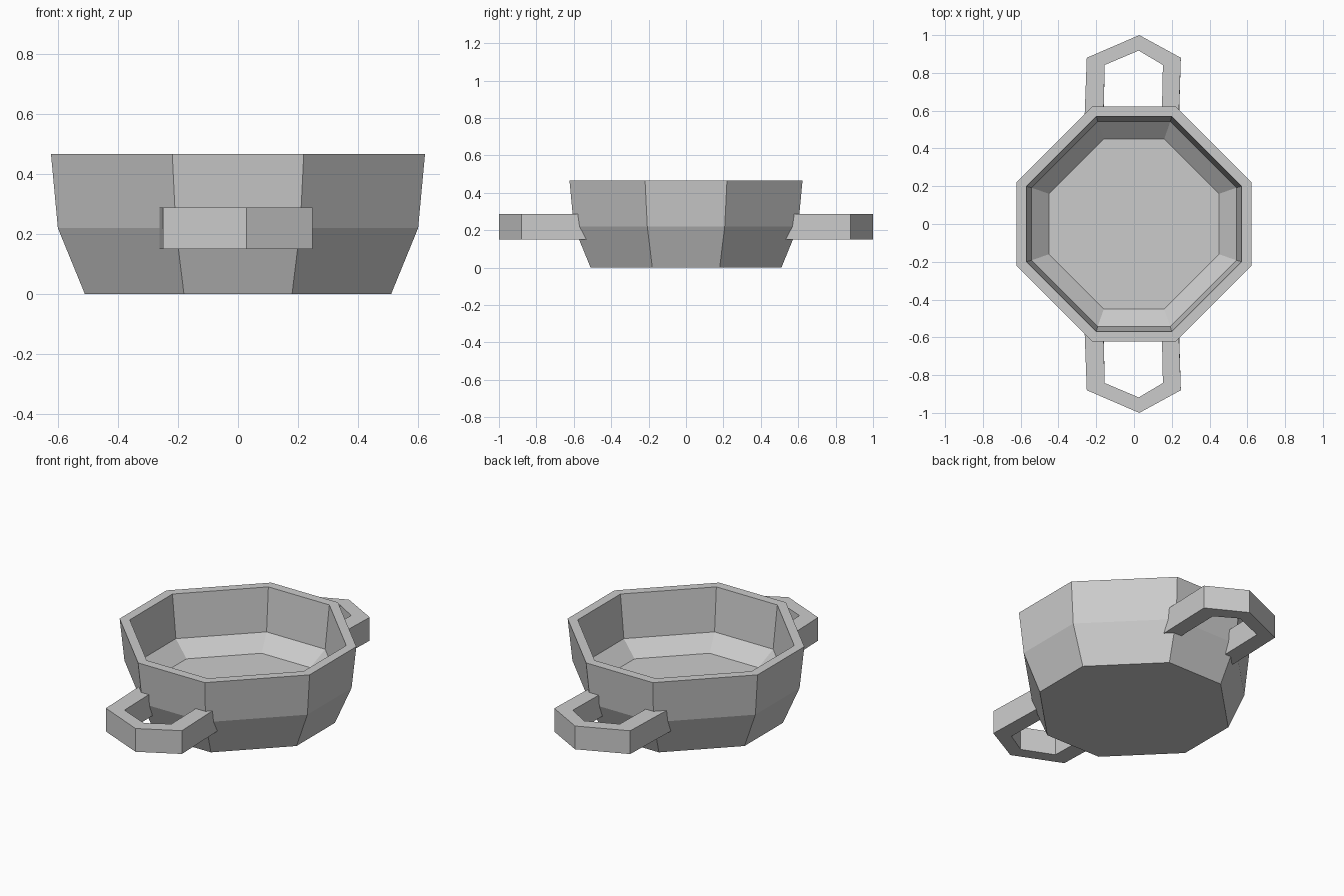
import bpy, bmesh

if "Cube" in bpy.data.objects:
    bpy.data.objects.remove(bpy.data.objects["Cube"])


def new_object(name, bm):
    bmesh.ops.recalc_face_normals(bm, faces=bm.faces)
    mesh = bpy.data.meshes.new(name)
    bm.to_mesh(mesh)
    bm.free()
    ob = bpy.data.objects.new(name, mesh)
    bpy.context.collection.objects.link(ob)
    return ob


def octagon(bm, a, b, z):
    pts = [(a, -b), (a, b), (b, a), (-b, a), (-a, b), (-a, -b), (-b, -a), (b, -a)]
    return [bm.verts.new((x, y, z)) for x, y in pts]


def bridge(bm, lower, upper):
    n = len(lower)
    for i in range(n):
        j = (i + 1) % n
        bm.faces.new((lower[i], lower[j], upper[j], upper[i]))


# Bowl: outer wall, rim, inner wall and floor as octagonal rings (half width, half side, z)
profile = [(0.51, 0.18, 0), (0.60, 0.207, 0.22), (0.623, 0.219, 0.467),
           (0.57, 0.20, 0.467), (0.542, 0.192, 0.213), (0.45, 0.16, 0.13)]
bm = bmesh.new()
rings = [octagon(bm, *p) for p in profile]
for lower, upper in zip(rings, rings[1:]):
    bridge(bm, lower, upper)
bm.faces.new(rings[0])
bm.faces.new(rings[-1])
new_object("bowl", bm)

# Handles: flat band outline, with root ends following the sloping bowl wall
outer = [(-0.262, None), (-0.25, 0.88), (0.028, 1.0), (0.248, 0.88), (0.237, None)]
inner = [(0.147, None), (0.153, 0.842), (0.025, 0.918), (-0.155, 0.842), (-0.162, None)]
levels = [(0.15, 0.515), (0.22, 0.545), (0.288, 0.556)]


def handle(name, side):
    bm = bmesh.new()
    rows = [[bm.verts.new((x, side * (root if y is None else y), z))
             for x, y in outer + inner] for z, root in levels]
    n = len(rows[0])
    for lower, upper in zip(rows, rows[1:]):
        bridge(bm, lower, upper)
    for row in (rows[0], rows[-1]):
        for i in range(4):
            bm.faces.new((row[i], row[i + 1], row[n - 2 - i], row[n - 1 - i]))
    new_object(name, bm)


handle("front_handle", -1)
handle("back_handle", 1)
